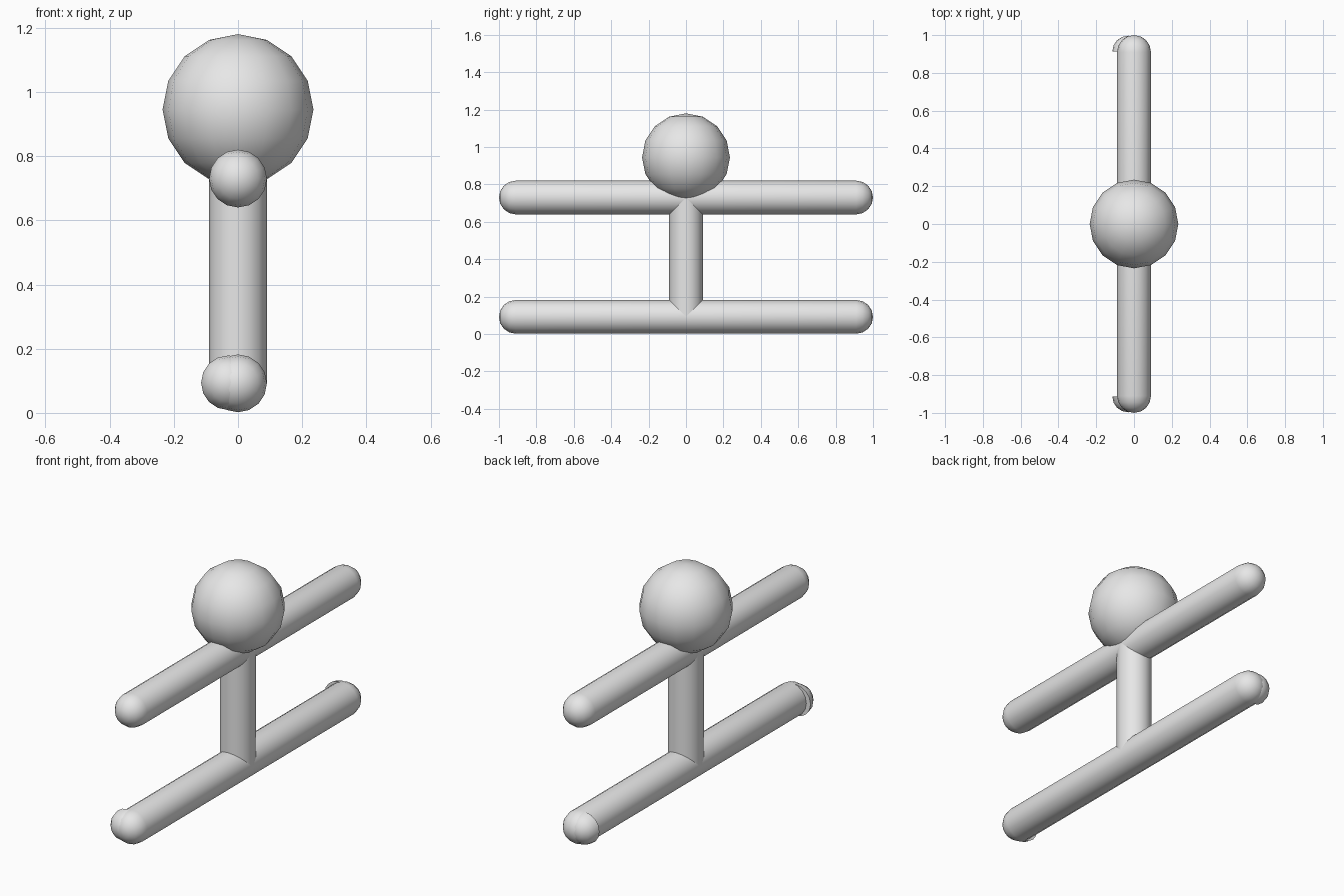
import bpy, bmesh, math
from mathutils import Matrix, Vector

if "Cube" in bpy.data.objects:
    bpy.data.objects.remove(bpy.data.objects["Cube"])

R = 0.09          # limb radius
SIDES = 16

grey = bpy.data.materials.new("plain_grey")
grey.diffuse_color = (0.8, 0.8, 0.8, 1)
grey.use_nodes = True
grey.node_tree.nodes["Principled BSDF"].inputs["Base Color"].default_value = grey.diffuse_color


def lathe(name, profile, loc, rot=None):
    """Revolve (radius, height) points round z, then place the part."""
    bm = bmesh.new()
    vs = [bm.verts.new((r, 0, z)) for r, z in profile]
    es = [bm.edges.new(p) for p in zip(vs, vs[1:])]
    bmesh.ops.spin(bm, geom=vs + es, cent=(0, 0, 0), axis=(0, 0, 1),
                   angle=math.tau, steps=SIDES)
    bmesh.ops.remove_doubles(bm, verts=bm.verts, dist=1e-5)
    bmesh.ops.transform(bm, matrix=Matrix.Translation(loc) @ (rot or Matrix()),
                        verts=bm.verts)
    bmesh.ops.recalc_face_normals(bm, faces=bm.faces)
    me = bpy.data.meshes.new(name)
    bm.to_mesh(me)
    bm.free()
    ob = bpy.data.objects.new(name, me)
    bpy.context.collection.objects.link(ob)
    me.materials.append(grey)
    bpy.ops.object.select_all(action='DESELECT')
    ob.select_set(True)
    bpy.context.view_layer.objects.active = ob
    bpy.ops.object.shade_smooth_by_angle(angle=math.radians(40))
    return ob


def arc(r, a0, a1, n, z=0.0):
    """Points of a circular arc, angle measured up from the horizontal."""
    out = []
    for i in range(n + 1):
        a = math.radians(a0 + (a1 - a0) * i / n)
        out.append((max(0.0, r * math.cos(a)), z + r * math.sin(a)))
    return out


along_y = Matrix.Rotation(-math.pi / 2, 4, 'X')
half = 1.0 - R
capsule = arc(R, -90, 0, 4, -half) + arc(R, 0, 90, 4, half)

# Arms and legs: long round-ended bars
lathe("arms", capsule, (0, 0, 0.73), along_y)
lathe("legs", capsule, (0, 0, 0.092), along_y)

# Torso: round post joining the two bars
lathe("torso", [(0, 0.092), (R, 0.092), (R, 0.32), (R, 0.73), (0, 0.73)], (0, 0, 0))

# Head
lathe("head", arc(0.235, -90, 90, 8), (0, 0, 0.945))

# Feet: half-balls shifted sideways at the ends of the legs
foot = [(0, 0)] + arc(0.085, 0, 90, 4)
for side, label in ((-1, "front"), (1, "back")):
    rot = Matrix.Rotation(-side * math.pi / 2, 4, 'X')
    lathe(label + "_foot", foot, Vector((-0.03, side * 0.912, 0.094)), rot)
